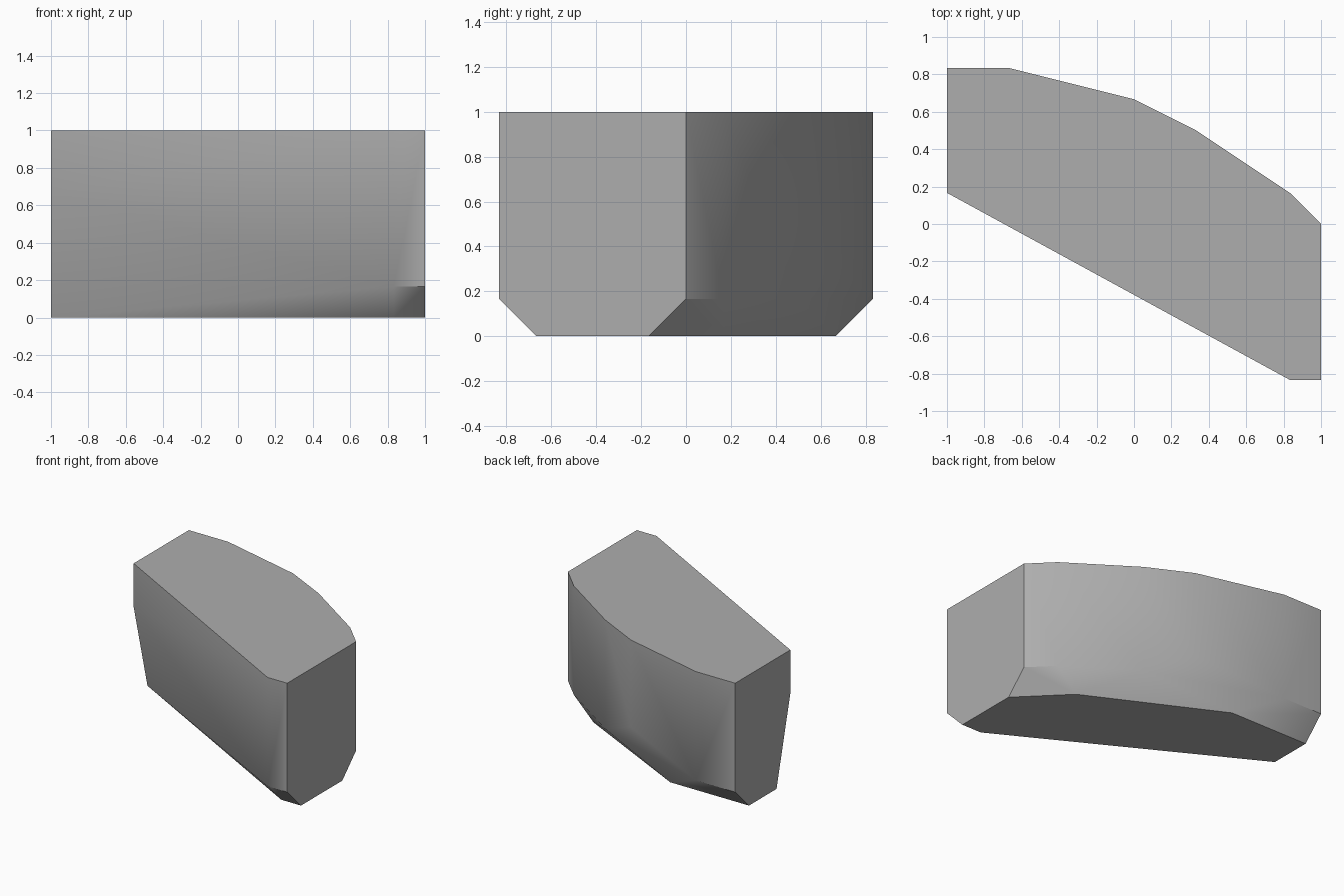
import bpy, bmesh

cube = bpy.data.objects.get("Cube")
if cube:
    bpy.data.objects.remove(cube, do_unlink=True)

# Plan outline of the block on a grid of sixths: x, y, height where the wall ends
WALL = [(-6, 5, 1), (-4, 5, 1), (0, 4, 2), (2, 3, 1), (5, 1, 1),
        (6, 0, 1), (6, -5, 1), (5, -5, 1), (-6, 1, 4)]
# Smaller footprint that the lower walls taper to
FOOT = [(-6, 4), (-2, 4), (4, 1), (6, -1), (6, -4), (5, -4), (-6, 2)]


def stone_material():
    mat = bpy.data.materials.new("plain_grey")
    mat.use_nodes = True
    color = (0.42, 0.42, 0.42, 1)
    mat.diffuse_color = color
    mat.node_tree.nodes["Principled BSDF"].inputs["Base Color"].default_value = color
    return mat


# Convex block wrapped around the top, the wall ends and the footprint
points = [(x, y, 6) for x, y, _ in WALL] + WALL + [(x, y, 0) for x, y in FOOT]
bm = bmesh.new()
for p in points:
    bm.verts.new([c / 6 for c in p])
bmesh.ops.convex_hull(bm, input=bm.verts)
bmesh.ops.delete(bm, geom=[v for v in bm.verts if not v.link_faces], context='VERTS')
bmesh.ops.dissolve_limit(bm, angle_limit=0.01, verts=bm.verts, edges=bm.edges)
bmesh.ops.recalc_face_normals(bm, faces=bm.faces)
mesh = bpy.data.meshes.new("curved_block")
bm.to_mesh(mesh)
bm.free()
mesh.materials.append(stone_material())

block = bpy.data.objects.new("curved_block", mesh)
bpy.context.collection.objects.link(block)
bpy.context.view_layer.objects.active = block
block.select_set(True)
bpy.ops.object.shade_smooth_by_angle(angle=0.56)
